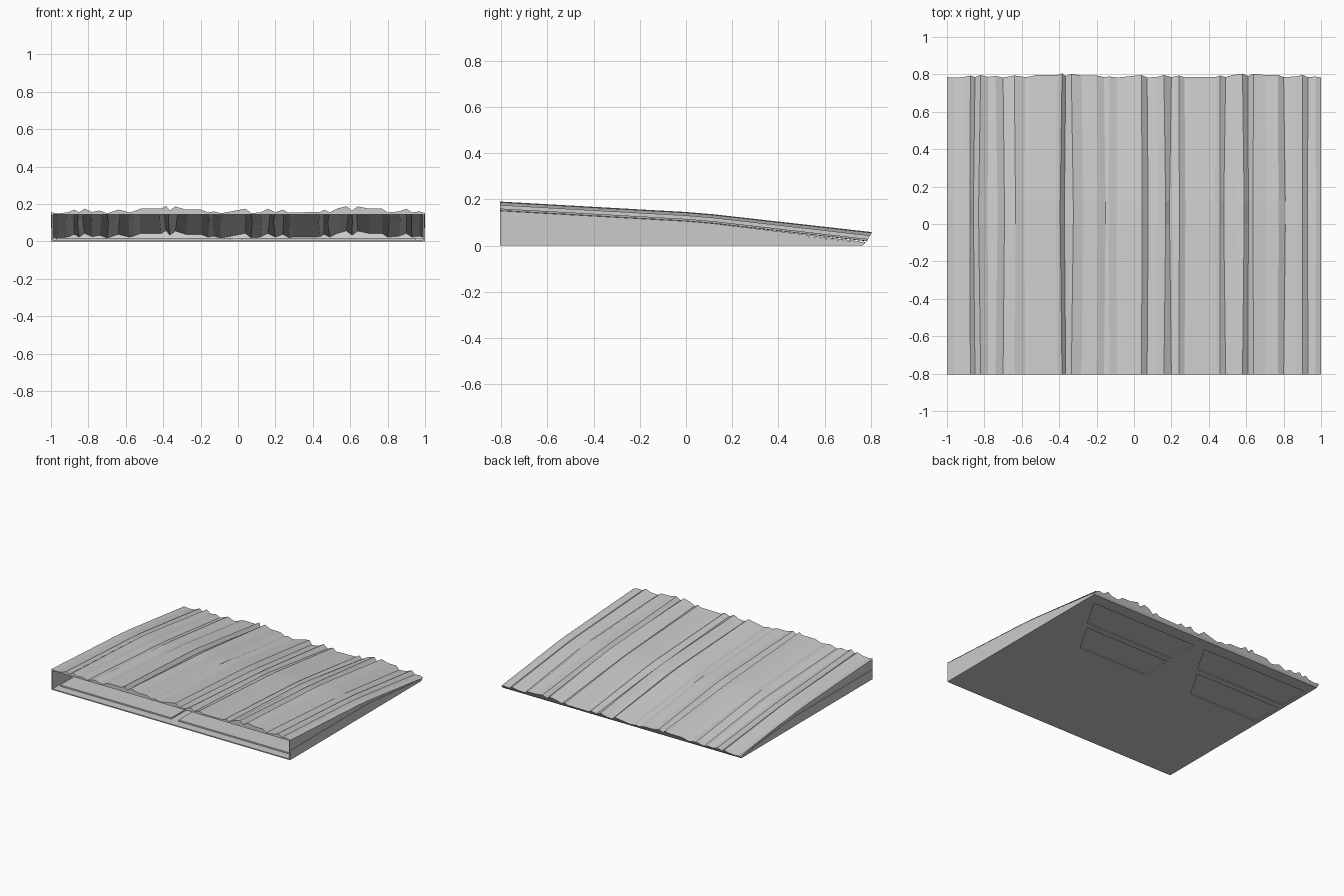
import bpy, bmesh, random

if "Cube" in bpy.data.objects:
    bpy.data.objects.remove(bpy.data.objects["Cube"])
random.seed(4)


def mesh_object(name, verts, faces):
    me = bpy.data.meshes.new(name)
    me.from_pydata(verts, [], faces)
    ob = bpy.data.objects.new(name, me)
    bpy.context.collection.objects.link(ob)
    bm = bmesh.new()
    bm.from_mesh(me)
    bmesh.ops.recalc_face_normals(bm, faces=bm.faces)
    bm.to_mesh(me)
    bm.free()
    return ob


def prism(name, pts, lo, hi, axis):
    """Polygon extruded along x (pts are y,z) or z (pts are x,y)."""
    n = len(pts)
    verts = [((d, *p) if axis == 'x' else (*p, d)) for d in (lo, hi) for p in pts]
    faces = [tuple(range(n))[::-1], tuple(range(n, 2 * n))]
    faces += [(i, (i + 1) % n, n + (i + 1) % n, n + i) for i in range(n)]
    return mesh_object(name, verts, faces)


# ridged roof sheet: (x, height in thousandths) profile swept over a bent slope
profile = [(-1, 10), (-.96, 5), (-.91, 10), (-.875, 25), (-.85, 10), (-.82, 30),
           (-.78, 12), (-.74, 20), (-.70, 5), (-.64, 25), (-.58, 10), (-.56, 15),
           (-.52, 30), (-.41, 30), (-.385, 45), (-.365, 20), (-.335, 42), (-.28, 25),
           (-.2, 25), (-.16, 10), (-.13, 15), (-.09, 5), (.04, 30), (.07, 6),
           (.12, 10), (.16, 30), (.2, 10), (.24, 25), (.27, 8), (.3, 10), (.44, 12),
           (.46, 25), (.49, 10), (.53, 30), (.58, 43), (.61, 20), (.64, 42), (.7, 30),
           (.77, 30), (.8, 10), (.86, 15), (.9, 30), (.93, 10), (.97, 15), (1, 6)]
stations = [(-.805, .145), (0, .100), (.12, .090), (.78, .013)]
verts = [(x, -.805, .145) for x, h in profile]          # front cap bottom edge
wobble = [0 if abs(x) == 1 else random.uniform(-.012, .012) for x, h in profile]
for k, (y, z) in enumerate(stations):
    for (x, h), w in zip(profile, wobble):
        s = w if k in (1, 2) else 0
        lean = .55 * h / 1000 if k == 3 else 0
        verts.append((x + s, y + lean, z + h / 1000))
verts += [(x, .778, .012) for x, h in profile]           # back cap bottom edge
n = len(profile)
faces = [(r * n + i, r * n + i + 1, (r + 1) * n + i + 1, (r + 1) * n + i)
         for r in range(5) for i in range(n - 1)]
mesh_object("roof_sheet", verts, faces)

# side walls: lower board, with a slightly set-back infill above it
lower = [(-.805, 0), (-.805, .072), (.12, .072), (.775, .014), (.765, 0)]
upper = [(-.805, .072), (-.805, .150), (0, .105), (.12, .095), (.779, .015), (.12, .07)]
for name, s in (("left", -1), ("right", 1)):
    prism(name + "_lower_wall", lower, s * .99, s, 'x')
    prism(name + "_upper_wall", upper, s * .99, s * .997, 'x')

# low wall closing the eave
prism("back_wall", [(.755, 0), (.765, 0), (.778, .015), (.76, .015)], -.99, .99, 'x')

# floor slab with two pairs of shallow panels sunk into its underside
floor = prism("floor", [(-.99, -.805), (.99, -.805), (.99, .76), (-.99, .76)], 0, .008, 'z')
bm = bmesh.new()
bm.from_mesh(floor.data)
bm.to_mesh(floor.data)
bm.free()

# raised boards lying on the floor
for name, x0 in (("left_floor_board", -.97), ("right_floor_board", .02)):
    prism(name, [(x0, -.74), (x0 + .93, -.74), (x0 + .93, .7), (x0, .7)], .007, .018, 'z')

# cutters for the sunk panels
for x0 in (-.97, .02):
    for y0, y1, w0, w1 in ((.43, .67, .76, .90), (.14, .38, .58, .72)):
        cut = prism("panel_cutter", [(x0, y0), (x0 + w0, y0), (x0 + w1, y1), (x0, y1)],
                    -.01, .006, 'z')
        cut.hide_render = True
        cut.hide_viewport = True
        mod = floor.modifiers.new("panel", 'BOOLEAN')
        mod.operation = 'DIFFERENCE'
        mod.solver = 'EXACT'
        mod.object = cut
